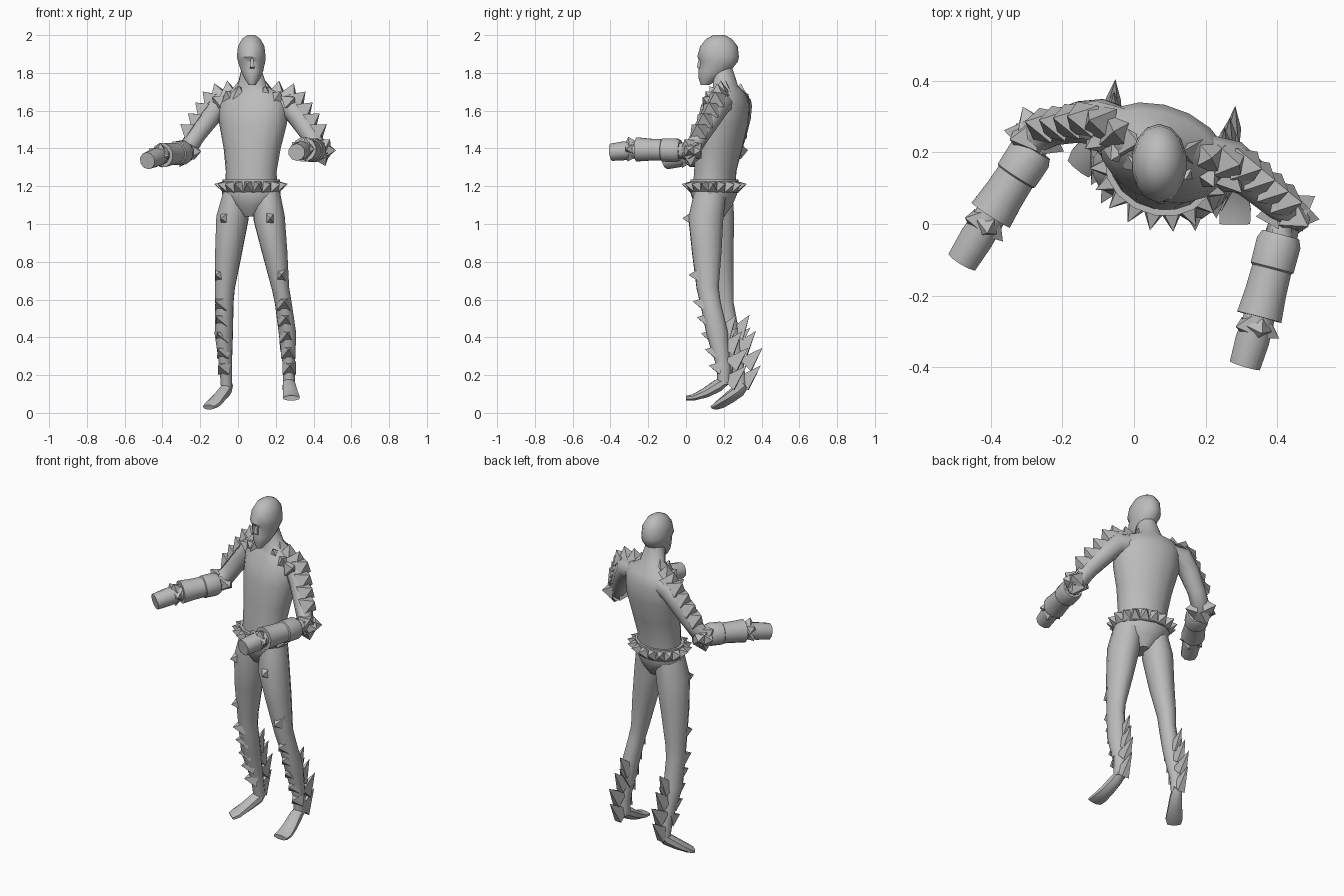
import bpy, bmesh, math
from mathutils import Vector

cube = bpy.data.objects.get("Cube")
if cube:
    bpy.data.objects.remove(cube)

grey = bpy.data.materials.new("plain_grey")
grey.use_nodes = True
colour = (0.5, 0.5, 0.5, 1)
grey.diffuse_color = colour
grey.node_tree.nodes["Principled BSDF"].inputs["Base Color"].default_value = colour


def finish(name, bm, smooth_angle=None):
    bmesh.ops.recalc_face_normals(bm, faces=bm.faces)
    mesh = bpy.data.meshes.new(name)
    bm.to_mesh(mesh)
    bm.free()
    mesh.materials.append(grey)
    obj = bpy.data.objects.new(name, mesh)
    bpy.context.collection.objects.link(obj)
    if smooth_angle:
        bpy.ops.object.select_all(action="DESELECT")
        obj.select_set(True)
        bpy.context.view_layer.objects.active = obj
        bpy.ops.object.shade_smooth_by_angle(angle=math.radians(smooth_angle))
    return obj


def tube(name, rows, forward, sides=12, level=False, angle=50):
    """Loft rings of (x, y, z, half width, half depth) with capped ends."""
    bm = bmesh.new()
    centres = [Vector(r[:3]) for r in rows]
    rings = []
    for i, row in enumerate(rows):
        before, after = centres[max(i - 1, 0)], centres[min(i + 1, len(rows) - 1)]
        axis = Vector((0, 0, 1)) if level else (after - before).normalized()
        side = axis.cross(Vector(forward)).normalized()
        front = side.cross(axis)
        ring = []
        for k in range(sides):
            a = math.tau * (k + 0.5) / sides
            offset = side * math.cos(a) * row[3] + front * math.sin(a) * row[-1]
            ring.append(bm.verts.new(centres[i] + offset))
        rings.append(ring)
    for low, high in zip(rings, rings[1:]):
        for k in range(sides):
            n = (k + 1) % sides
            bm.faces.new((low[k], low[n], high[n], high[k]))
    bm.faces.new(rings[0])
    bm.faces.new(rings[-1])
    return finish(name, bm, angle)


def add_spike(bm, base, direction, radius, length, squash=1.0):
    """Four-sided pyramid whose base is sunk slightly into the body."""
    d = Vector(direction).normalized()
    side = d.cross(Vector((0, 0, 1)))
    side = side.normalized() if side.length > 0.05 else Vector((1, 0, 0))
    up = side.cross(d)
    base = Vector(base) - d * 0.01
    corners = [bm.verts.new(base + side * u * radius * squash + up * v * radius)
               for u, v in ((-1, -1), (1, -1), (1, 1), (-1, 1))]
    tip = bm.verts.new(base + d * (length + 0.01))
    bm.faces.new(corners)
    for k in range(4):
        bm.faces.new((corners[k], corners[(k + 1) % 4], tip))


def spike_row(name, start, end, count, dir_a, dir_b, radius, length, squash=1.0):
    bm = bmesh.new()
    for i in range(count):
        t = i / max(count - 1, 1)
        add_spike(bm, Vector(start).lerp(Vector(end), t),
                  Vector(dir_a).lerp(Vector(dir_b), t), radius, length, squash)
    finish(name, bm)


ahead = (0, -1, 0)
chest_front = (-0.34, -0.94, 0)

# Torso, turned slightly toward its right
tube("torso", [(.07, .15, 1.2, .14, .11), (.07, .155, 1.28, .138, .11),
               (.075, .175, 1.4, .155, .12), (.08, .195, 1.53, .185, .13),
               (.08, .21, 1.63, .19, .12), (.08, .22, 1.69, .16, .09),
               (.075, .21, 1.73, .08, .065), (.07, .19, 1.83, .05, .055)],
     chest_front, 16, True, 60)

# Head with brow, eye hollow and chin
tube("head", [(.075, .1, 1.735, .018, .022), (.075, .122, 1.77, .042, .055),
              (.075, .15, 1.81, .06, .085), (.072, .175, 1.86, .074, .1),
              (.07, .17, 1.885, .078, .11), (.07, .174, 1.94, .072, .1),
              (.07, .175, 1.98, .05, .068), (.07, .175, 2, .02, .03)],
     ahead, 14, True, 35)
tube("nose", [(.074, .085, 1.89, .008, .02), (.075, .075, 1.83, .017, .025),
              (.075, .095, 1.81, .01, .01)], ahead, 4, True, 10)

# Pelvis and belt
tube("pelvis", [(.07, .15, 1.23, .145, .115), (.07, .148, 1.16, .16, .12),
                (.07, .145, 1.1, .12, .1), (.07, .145, 1.04, .035, .06)],
     chest_front, 12, True, 40)
tube("belt", [(.07, .15, 1.165, .155, .125), (.07, .15, 1.235, .155, .125)],
     chest_front, 16, True, 30)
bm = bmesh.new()
front = Vector(chest_front).normalized()
across = Vector((0, 0, 1)).cross(front)
for k in range(18):
    a = math.tau * k / 18
    out = across * math.cos(a) / 0.155 + front * math.sin(a) / 0.125
    spot = across * math.cos(a) * 0.15 + front * math.sin(a) * 0.12
    add_spike(bm, Vector((.07, .15, 1.2)) + spot,
              out.normalized() + Vector((0, 0, .25)), 0.034, 0.05, 0.8)
finish("belt_spikes", bm)

# Legs and feet
legs = {
    "left": [(.15, .13, 1.18, .07, .085), (.165, .105, 1.03, .085, .095),
             (.195, .11, .85, .068, .08), (.225, .115, .66, .047, .06),
             (.24, .13, .58, .045, .055), (.262, .165, .42, .047, .058),
             (.27, .2, .24, .032, .036), (.27, .2, .15, .032, .036)],
    "right": [(0, .165, 1.18, .07, .085), (-.03, .165, 1.03, .085, .095),
              (-.05, .175, .85, .07, .08), (-.07, .195, .66, .052, .06),
              (-.072, .2, .58, .047, .055), (-.075, .23, .42, .047, .055),
              (-.065, .275, .24, .033, .035), (-.06, .29, .13, .03, .033)]}
feet = {
    "left": [(.27, .215, .17, .03, .022), (.27, .17, .145, .036, .036),
             (.277, .1, .105, .042, .028), (.282, .04, .082, .048, .018),
             (.282, 0, .078, .046, .014)],
    "right": [(-.05, .315, .15, .025, .02), (-.065, .28, .12, .034, .036),
              (-.1, .23, .08, .042, .03), (-.135, .18, .045, .05, .022),
              (-.155, .155, .03, .04, .014)]}
facing = {"left": (.05, -1, 0), "right": (-.5, -.86, 0)}
for side, rows in legs.items():
    f = Vector(facing[side]).normalized()
    up = Vector((0, 0, 1))
    tube(side + "_leg", rows, f, 12, False, 60)
    tube(side + "_foot", feet[side], (0, 0, 1), 8, False, 45)
    thigh, knee, shin, ankle = [Vector(rows[i][:3]) for i in (1, 3, 4, 6)]
    spike_row(side + "_thigh_spikes", thigh + f * .07, knee + f * .045 + up * .07,
              2, f, f, .042, .055, .8)
    spike_row(side + "_shin_spikes", shin + f * .04, ankle + f * .025,
              5, f + up * .2, f + up * .2, .036, .055)
    back = Vector((.1, 1, 0))
    spike_row(side + "_calf_blades", shin + back * .05 - up * .22, ankle + back * .03 - up * .08,
              2, back + up, back + up, .045, .13, .5)
    spike_row(side + "_upper_calf_blades", shin + back * .07 - up * .16, ankle + back * .045 + up * .02,
              3, back + up * 1.5, back + up, .045, .12, .5)

# Arms, forearm sleeves and closed hands
arms = {
    "left": [(.17, .2, 1.64, .06), (.27, .17, 1.63, .066), (.325, .13, 1.56, .058),
             (.385, .075, 1.47, .05), (.43, .03, 1.39, .052), (.4, -.07, 1.39, .05)],
    "right": [(-.01, .26, 1.64, .06), (-.1, .285, 1.63, .066), (-.155, .285, 1.56, .058),
              (-.22, .27, 1.47, .05), (-.275, .245, 1.385, .052), (-.32, .16, 1.375, .05)]}
sleeves = {
    "left": ((.41, -.03, 1.39), (.35, -.26, 1.395), (.31, -.395, 1.38)),
    "right": ((-.28, .21, 1.38), (-.4, .025, 1.365), (-.48, -.105, 1.335))}
out_dir = {"left": Vector((.8, -.15, .55)), "right": Vector((-.8, .15, .55))}
for side, rows in arms.items():
    tube(side + "_arm", rows, (0.2, -1, 0.3), 10, False, 60)
    elbow, wrist, tip = [Vector(p) for p in sleeves[side]]
    along = (wrist - elbow).normalized()
    profile = ((0, .055), (.1, .065), (.4, .064), (.42, .058), (.7, .06), (1, .066))
    tube(side + "_sleeve", [(*elbow.lerp(wrist, t), r) for t, r in profile],
         (0, 0, 1), 12, False, 40)
    tube(side + "_hand", [(*wrist.lerp(tip, t), r) for t, r in ((-.1, .045), (.5, .05), (1, .046))],
         (0, 0, 1), 10, False, 40)

    # Spikes around the wrist
    bm = bmesh.new()
    flat = along.cross(Vector((0, 0, 1))).normalized()
    for k in range(5):
        a = math.tau * k / 5 + 0.6
        radial = flat * math.cos(a) + flat.cross(along) * math.sin(a)
        add_spike(bm, wrist + along * .035 + radial * .04, radial + along * .3, .026, .03)

    # Elbow spikes
    out = out_dir[side]
    joint = Vector(rows[4][:3])
    level_out = Vector((out.x, out.y, 0)).normalized()
    for d in (level_out, level_out - along, level_out + Vector((0, 0, .9)) + along * .4,
              level_out * .4 - Vector((0, 0, 1)), -level_out + along * .3):
        add_spike(bm, joint + d.normalized() * .04, d, .042, .05)
    finish(side + "_forearm_spikes", bm)

    # Studs over the shoulder and down the outer arm
    shoulder, mid, low = [Vector(rows[i][:3]) for i in (1, 2, 3)]
    neck = Vector((.075, .215, 1.7)) + level_out * .07
    lift = Vector((0, 0, 1))
    spike_row(side + "_shoulder_spikes", neck, shoulder + lift * .05, 3,
              lift - level_out * .1, lift + level_out * .4, .045, .07)
    spike_row(side + "_shoulder_front_spikes", neck - Vector((0, .05, .01)),
              shoulder + Vector((0, -.05, .02)), 3,
              lift - Vector((0, .7, 0)), out - Vector((0, .7, 0)), .036, .05)
    spike_row(side + "_upper_arm_spikes", shoulder + out * .055, low + out * .045, 4,
              out + lift * .2, out, .045, .06)
